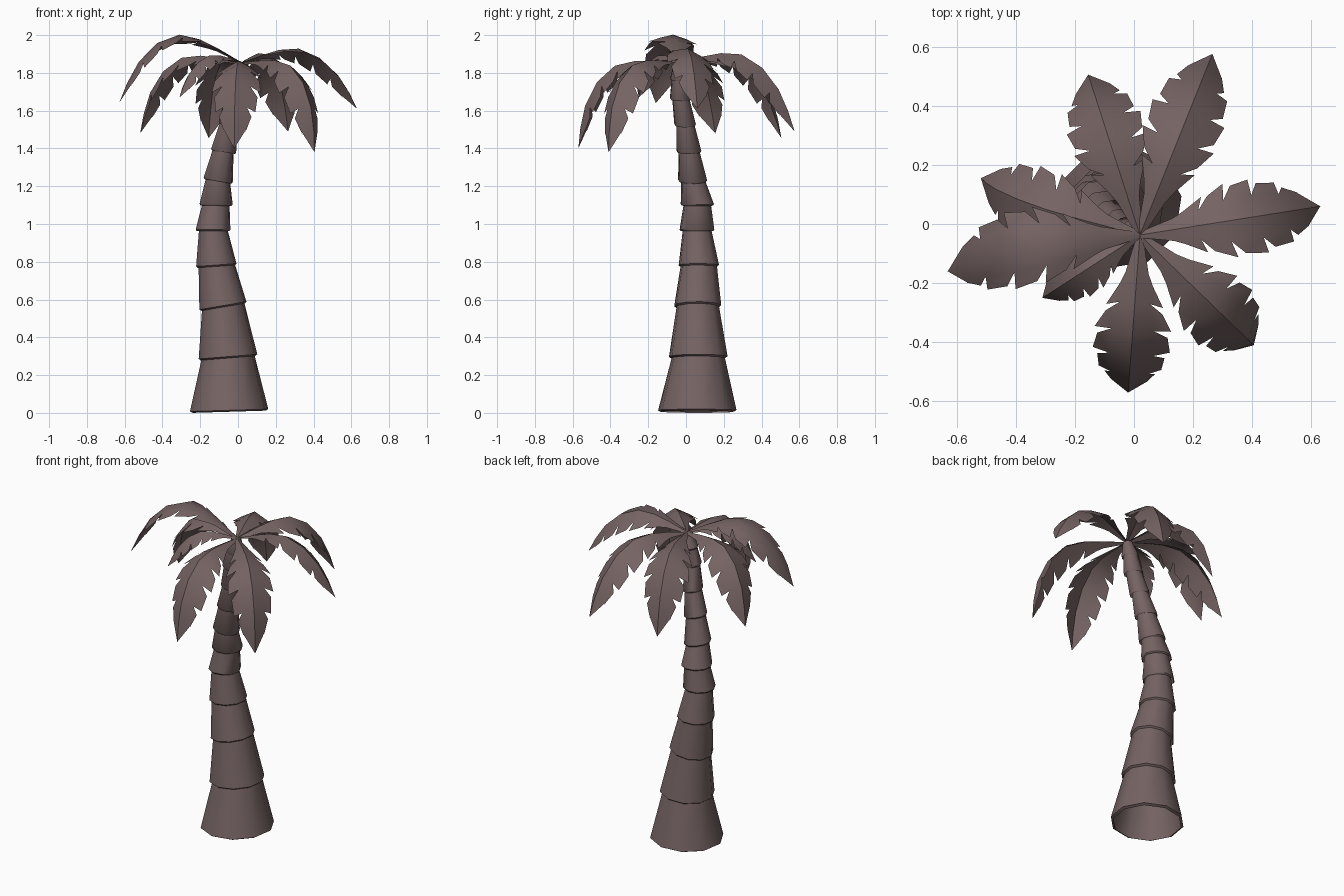
import bpy
from math import sin, cos, pi, radians
from mathutils import Vector

if "Cube" in bpy.data.objects:
    bpy.data.objects.remove(bpy.data.objects["Cube"])

mat = bpy.data.materials.new("palm_brown")
mat.diffuse_color = (0.18, 0.125, 0.125, 1)
mat.use_nodes = True
mat.node_tree.nodes["Principled BSDF"].inputs["Base Color"].default_value = mat.diffuse_color


def make(name, verts, faces, smooth):
    me = bpy.data.meshes.new(name)
    me.from_pydata(verts, [], faces)
    me.materials.append(mat)
    me.shade_smooth()
    me.set_sharp_from_angle(angle=radians(smooth))
    ob = bpy.data.objects.new(name, me)
    bpy.context.collection.objects.link(ob)
    return ob


# Trunk: stacked tapering collars (centre x, y, z, radius, slope along x)
SIDES = 10
collars = [
    (-.047, .060, .014, .210, .03), (-.053, .065, .298, .157, .08),
    (-.080, .062, .568, .126, .17), (-.115, .068, .783, .108, .07),
    (-.132, .058, .970, .093, .00), (-.116, .060, 1.105, .089, -.02),
    (-.105, .035, 1.233, .078, -.17), (-.076, .015, 1.388, .067, -.15),
    (-.045, -.005, 1.530, .058, -.2), (-.020, -.030, 1.668, .056, -.2),
    (.000, -.034, 1.770, .050, -.1), (.015, -.037, 1.840, .035, 0),
]


def ring(c, scale, dz):
    x, y, z, r, slope = c
    pts = []
    for k in range(SIDES):
        a = 2 * pi * (k + .25) / SIDES
        px, py = r * scale * cos(a), r * scale * sin(a)
        pts.append((x + px, y + py, z + dz + slope * px))
    return pts


for i, (low, high) in enumerate(zip(collars, collars[1:])):
    # inward lip, bottom edge, narrow top tucked inside the next collar
    neck = .88 if i < 3 else .8
    verts = ring(low, .93, -.008) + ring(low, 1, 0) + ring(high, neck, .012)
    faces = []
    for level in (0, SIDES):
        for k in range(SIDES):
            n = (k + 1) % SIDES
            faces.append((level + k, level + n, level + SIDES + n, level + SIDES + k))
    if i == len(collars) - 2:
        faces.append(tuple(range(2 * SIDES, 3 * SIDES)))
    make(f"trunk_collar_{i + 1}", verts, faces, 40)

# Fronds: arched rib above its chord, with swept pointed leaflets each side
CROWN = Vector((.02, -.037, 1.855))
ARCH = [(0, 0), (.132, .15), (.246, .264), (.385, .348),
        (.569, .341), (.751, .25), (.89, .125), (1, 0)]
WIDTH = [.012, .045, .095, .135, .14, .118, .07, 0]


def frond(name, tip, bulge, bend, droops):
    chord = Vector(tip) - CROWN
    length = chord.length
    size = min(1, length / .68)
    side = chord.cross(Vector((0, 0, 1))).normalized()
    up = side.cross(chord).normalized()
    rib = [CROWN + chord * u + up * (v * length * bulge) + side * (bend * v / .34)
           for u, v in ARCH]
    n = len(rib) - 1
    tang = [(rib[min(i + 1, n)] - rib[max(i - 1, 0)]).normalized() for i in range(n + 1)]

    def at(i, f, s, scale):
        """Point on the blade edge, a fraction f past rib point i."""
        w = (WIDTH[i] * (1 - f) + WIDTH[i + 1] * f) * size * scale
        normal = side.cross(tang[i].lerp(tang[i + 1], f).normalized())
        droop = droops[0] if s > 0 else droops[1]
        return rib[i].lerp(rib[i + 1], f) + side * (s * w * .87) - normal * (w * droop)

    verts, faces = list(rib), []

    def add(p):
        verts.append(p)
        return len(verts) - 1

    for s in (1, -1):
        notch = [add(at(i, 0, s, .62 if 1 < i < n - 1 else 1)) for i in range(n)] + [n]
        for i in range(n):
            if i == n - 1:
                new = [[i, n, notch[i]]]
            else:
                new = [[i, i + 1, notch[i + 1], notch[i]]]
            if 0 < i < n - 1:
                shoulder = add(at(i, .4, s, 1))
                point = add(at(i + 1, .15, s, 1.1))
                new.append([notch[i], notch[i + 1], point, shoulder])
            faces += [f if s < 0 else f[::-1] for f in new]
    make(name, verts, faces, 35)


# tip position, arch height, sideways bend, droop of the right and left blade
EVEN = (.45, .45)
tips = [
    ((.63, .06, 1.61), .78, 0, (.1, .5)), ((.265, .575, 1.49), .8, 0, EVEN),
    ((-.155, .505, 1.455), .85, 0, EVEN), ((-.518, .155, 1.48), .85, -.025, EVEN),
    ((-.63, -.16, 1.64), 1, .03, (.3, .2)), ((-.31, -.25, 1.67), .8, 0, EVEN),
    ((-.02, -.57, 1.40), .85, 0, EVEN), ((.405, -.41, 1.38), .9, 0, EVEN),
]
for i, (tip, bulge, bend, droops) in enumerate(tips):
    frond(f"frond_{i + 1}", tip, bulge, bend, droops)
